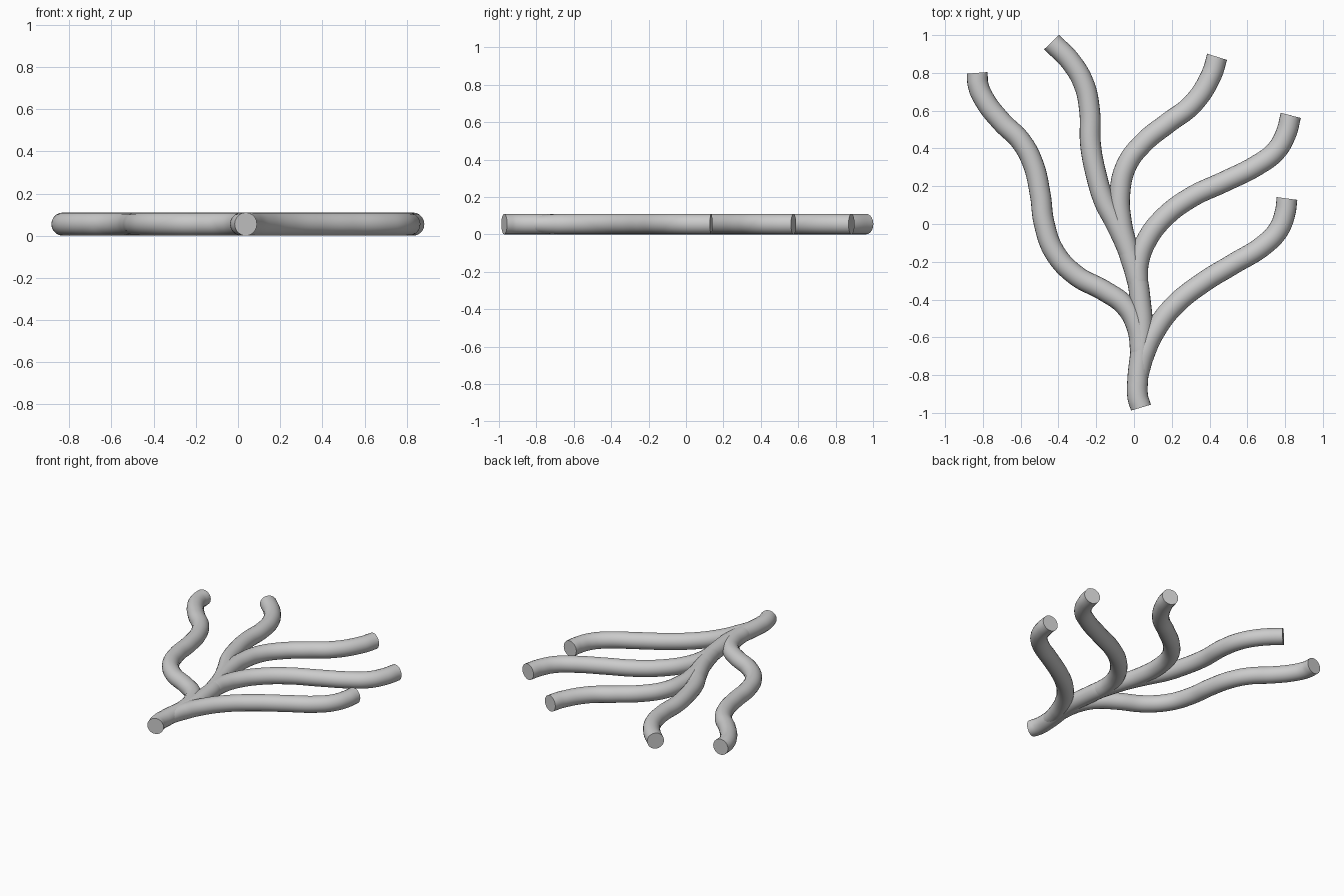
import bpy
from math import radians

if "Cube" in bpy.data.objects:
    bpy.data.objects.remove(bpy.data.objects["Cube"])

R = 0.055  # tube radius, tubes lie flat on z = 0


def tube(name, points, hidden_end=True):
    """Round smooth tube through (x, y) points; the hidden end narrows inside the trunk."""
    curve = bpy.data.curves.new(name, 'CURVE')
    curve.dimensions = '3D'
    curve.twist_mode = 'Z_UP'
    curve.bevel_depth = R
    curve.bevel_resolution = 8
    curve.resolution_u = 8
    curve.use_fill_caps = True
    spline = curve.splines.new('BEZIER')
    spline.bezier_points.add(len(points) - 1)
    for bp, (x, y) in zip(spline.bezier_points, points):
        bp.co = (x, y, R)
        bp.handle_left_type = bp.handle_right_type = 'AUTO'
    if hidden_end:
        spline.bezier_points[-1].radius = 0.85
    obj = bpy.data.objects.new(name, curve)
    bpy.context.collection.objects.link(obj)
    bpy.ops.object.select_all(action='DESELECT')
    obj.select_set(True)
    bpy.context.view_layer.objects.active = obj
    bpy.ops.object.convert(target='MESH')
    bpy.ops.object.shade_smooth_by_angle(angle=radians(40))


# Trunk running up into the upper left branch
tube("trunk", [(.037, -.972), (.02, -.915), (.02, -.82), (.035, -.68), (.045, -.55),
               (.035, -.42), (.012, -.27), (-.035, -.13), (-.10, .01), (-.157, .12),
               (-.20, .26), (-.23, .42), (-.235, .60), (-.265, .74), (-.335, .86),
               (-.437, .963)], hidden_end=False)

# Side branches, from tip to trunk
tube("left_branch", [(-.83, .80), (-.825, .735), (-.79, .655), (-.70, .54), (-.60, .44),
                     (-.535, .32), (-.497, .16), (-.475, 0), (-.42, -.15), (-.31, -.27),
                     (-.155, -.355), (-.05, -.43), (.01, -.53), (.033, -.66), (.025, -.78)])
tube("upper_right_branch", [(.44, .885), (.41, .79), (.31, .635), (.18, .535), (.05, .43),
                            (-.04, .31), (-.075, .16), (-.065, 0), (-.03, -.14),
                            (.012, -.28), (.035, -.42)])
tube("middle_right_branch", [(.83, .575), (.805, .48), (.75, .385), (.65, .31), (.48, .225),
                             (.30, .14), (.155, .03), (.065, -.09), (.025, -.20),
                             (.02, -.30), (.035, -.42)])
tube("lower_right_branch", [(.81, .135), (.80, .06), (.765, -.03), (.69, -.11), (.52, -.215),
                            (.365, -.31), (.215, -.43), (.115, -.56), (.058, -.68),
                            (.025, -.82)])
